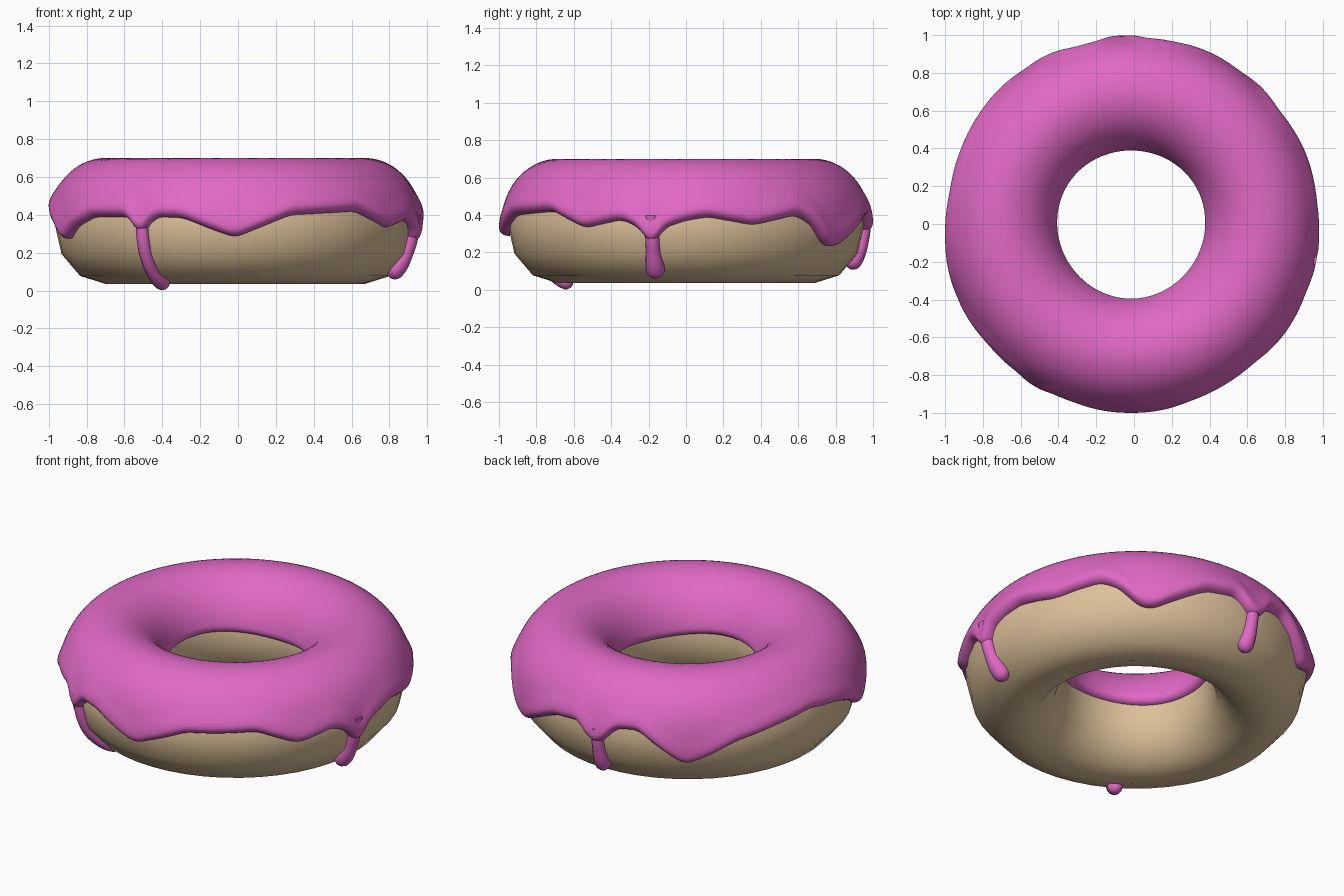
import bpy
from math import sin, cos, asin, radians, degrees, pi, sqrt, exp

if "Cube" in bpy.data.objects:
    bpy.data.objects.remove(bpy.data.objects["Cube"])

CX, R, A, B, ZC = -0.015, 0.685, 0.268, 0.315, 0.35   # dough ring dimensions


def material(name, rgb):
    m = bpy.data.materials.new(name)
    m.diffuse_color = (*rgb, 1)
    m.use_nodes = True
    m.node_tree.nodes["Principled BSDF"].inputs["Base Color"].default_value = m.diffuse_color
    return m


pink = material("icing_pink", (0.75, 0.14, 0.56))
tan = material("dough_tan", (0.72, 0.53, 0.32))


def on_ring(phi, t, h=0.0):
    """Point on the dough at ring angle phi and section angle t, lifted by h."""
    nx, nz = cos(t) / A, sin(t) / B
    n = sqrt(nx * nx + nz * nz)
    r = R + A * cos(t) + h * nx / n
    return (CX + r * cos(phi), r * sin(phi), ZC + B * sin(t) + h * nz / n)


# Dough: squashed low-count torus, smooth shaded
bpy.ops.mesh.primitive_torus_add(major_radius=R, minor_radius=A, major_segments=48,
                                 minor_segments=12, location=(CX, 0, ZC))
dough = bpy.context.object
dough.name = "dough"
dough.scale.z = B / A
bpy.ops.object.transform_apply(location=False, rotation=False, scale=True)
bpy.ops.object.shade_smooth()
dough.data.materials.append(tan)

# Wavy lower edge of the icing: (angle in degrees, height)
EDGE = [(0, .37), (7, .39), (22, .345), (38, .40), (44, .35), (51, .24), (56, .23), (65, .30),
        (75, .38), (86, .40), (91, .31), (95, .31), (100, .41), (108, .42), (118, .30),
        (124, .235), (131, .28), (141, .36), (156, .41), (170, .44), (185, .40), (196, .33),
        (202, .26), (209, .33), (219, .39), (234, .39), (239, .29), (244, .39), (253, .385),
        (263, .32), (270, .28), (276, .32), (288, .40), (312, .42), (326, .33), (339, .375),
        (345, .33), (349, .23), (353, .33), (360, .37)]


def edge_linear(d):
    d %= 360
    for (d0, z0), (d1, z1) in zip(EDGE, EDGE[1:]):
        if d <= d1:
            return z0 + (z1 - z0) * (d - d0) / (d1 - d0)


def edge(d):
    return sum(edge_linear(d + k) for k in range(-2, 3)) / 5


# Icing: sheet over the top of the dough, rounded down to it at both edges
N, M = 360, 48
verts, faces = [], []
for i in range(N):
    phi = radians(i)
    t0 = asin((edge(i) - ZC) / B)
    t1 = pi - asin((0.395 + 0.012 * sin(3 * phi) - ZC) / B)
    for j in range(M + 1):
        u = 0.5 - 0.5 * cos(pi * j / M)
        t = t0 + (t1 - t0) * u
        d = min(t - t0, t1 - t)
        rim = 0.13
        w = 1 if d > rim else sqrt(max(0, 1 - (1 - d / rim) ** 2))
        h = 0.035 + 0.012 * exp(-((t - t0 - 0.15) / 0.2) ** 2)
        verts.append(on_ring(phi, t, -0.008 + (h + 0.008) * w))
for i in range(N):
    for j in range(M):
        a, b = i * (M + 1) + j, (i + 1) % N * (M + 1) + j
        faces.append((a, b, b + 1, a + 1))
mesh = bpy.data.meshes.new("icing")
mesh.from_pydata(verts, [], faces)
mesh.polygons.foreach_set("use_smooth", [True] * len(faces))
mesh.materials.append(pink)
bpy.context.collection.objects.link(bpy.data.objects.new("icing", mesh))


# Long drips: tapered tubes hugging the dough, ending in a round bulb
def drip(name, phi, t_bulb, neck, bulb):
    crv = bpy.data.curves.new(name, "CURVE")
    crv.dimensions = "3D"
    crv.bevel_depth = 1
    crv.bevel_resolution = 4
    crv.use_fill_caps = True
    cap = degrees(bulb / 0.29)
    body = [8 - (8 - t_bulb) * k / 16 for k in range(16)]
    tip = [(t_bulb - cap * sin(k * pi / 16), cos(k * pi / 16)) for k in range(9)]
    pts = [(t, 1) for t in body] + tip
    s = crv.splines.new("POLY")
    s.points.add(len(pts) - 1)
    for p, (t, f) in zip(s.points, pts):
        k = max(0, min(1, 1 - (t - t_bulb) / 25))
        k = k * k * (3 - 2 * k)
        top = 0.012 * max(0, t / 8)
        p.co = (*on_ring(radians(phi), radians(t)), 1)
        p.radius = max(0.002, (neck + top + (bulb - neck) * k) * f)
    s.use_smooth = True
    crv.materials.append(pink)
    bpy.context.collection.objects.link(bpy.data.objects.new(name, crv))


drip("drip_right", 349, -49, 0.038, 0.052)
drip("drip_back", 93, -38, 0.036, 0.047)
drip("drip_front", 239, -76, 0.034, 0.043)
